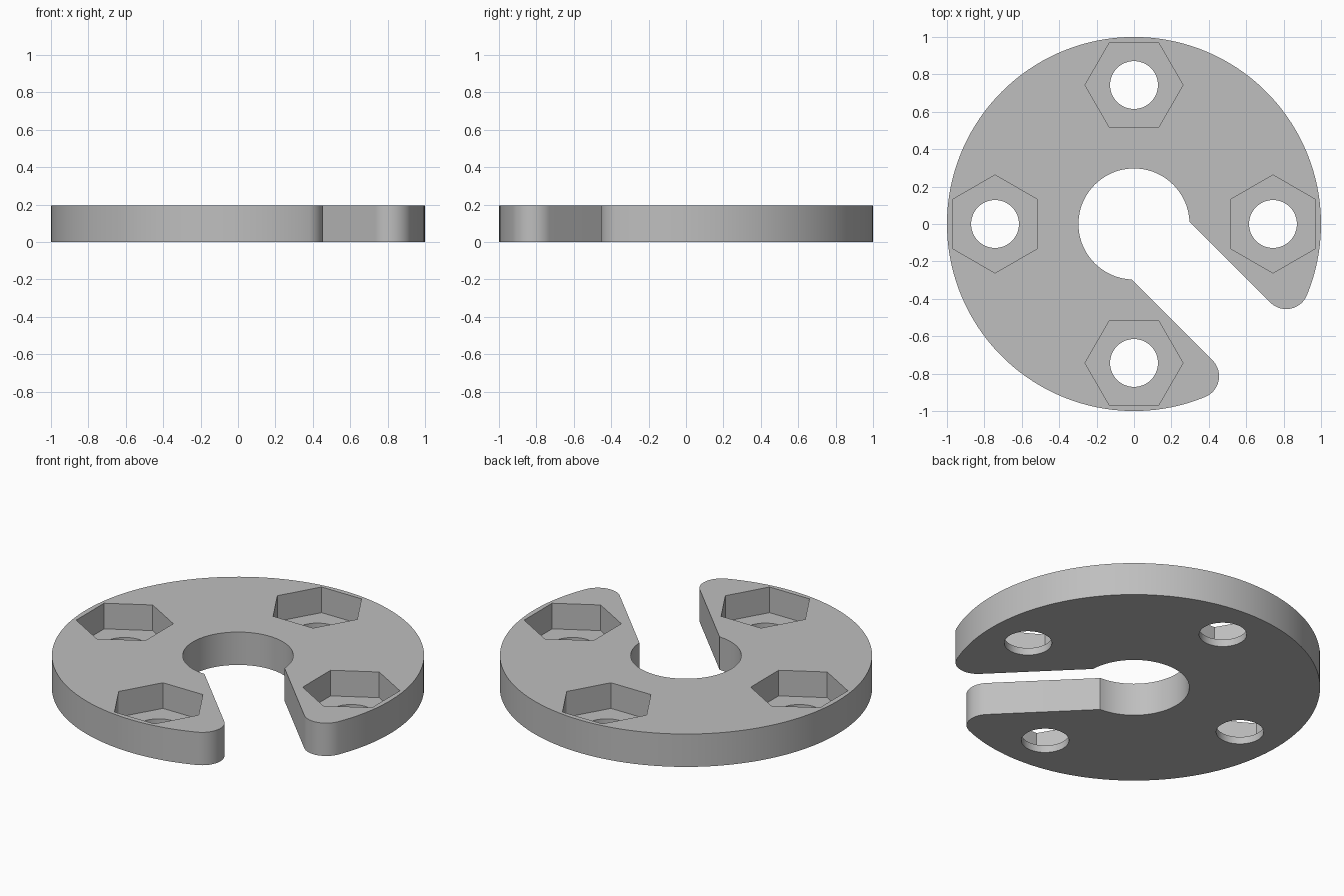
import bpy
import bmesh
from math import pi, sqrt, atan2, cos, sin
from mathutils import Vector, Matrix

if "Cube" in bpy.data.objects:
    bpy.data.objects.remove(bpy.data.objects["Cube"])

THICK = 0.195        # plate thickness
FLOOR = 0.043        # material left under each nut pocket
BORE = 0.297         # central bore radius
HALF_SLOT = 0.2185   # half width of the slot
TIP = 0.12           # rounding radius of the slot mouth
BOLT_RING = 0.743    # distance of the bolt holes from the centre
BOLT_HOLE = 0.128
NUT = 0.262          # nut pocket corner radius


def arc(centre, radius, start, end, steps):
    """Points along an arc, both ends included."""
    angles = [start + (end - start) * i / steps for i in range(steps + 1)]
    return [Vector((centre[0] + radius * cos(a), centre[1] + radius * sin(a))) for a in angles]


def prism(name, outline, bottom, top):
    """Closed solid with the given outline, extruded upwards."""
    bm = bmesh.new()
    face = bm.faces.new([bm.verts.new((p.x, p.y, bottom)) for p in outline])
    extruded = bmesh.ops.extrude_face_region(bm, geom=[face])["geom"]
    verts = [v for v in extruded if isinstance(v, bmesh.types.BMVert)]
    bmesh.ops.translate(bm, verts=verts, vec=(0, 0, top - bottom))
    bmesh.ops.recalc_face_normals(bm, faces=bm.faces)
    mesh = bpy.data.meshes.new(name)
    bm.to_mesh(mesh)
    bm.free()
    obj = bpy.data.objects.new(name, mesh)
    bpy.context.collection.objects.link(obj)
    return obj


def cut(target, cutter):
    """Subtract the cutter from the target and discard it."""
    cutter.hide_render = True
    mod = target.modifiers.new("cut", "BOOLEAN")
    mod.operation = "DIFFERENCE"
    mod.solver = "EXACT"
    mod.object = cutter
    bpy.ops.object.select_all(action="DESELECT")
    bpy.context.view_layer.objects.active = target
    target.select_set(True)
    bpy.ops.object.modifier_apply(modifier=mod.name)
    bpy.data.objects.remove(cutter)


# C-shaped outline, drawn with the slot along +x and then turned to the front left
tip_y = HALF_SLOT + TIP
tip_x = sqrt((1 - TIP) ** 2 - tip_y ** 2)
tip_angle = atan2(tip_y, tip_x)
bore_angle = atan2(HALF_SLOT, sqrt(BORE ** 2 - HALF_SLOT ** 2))

outline = arc((0, 0), 1, tip_angle, 2 * pi - tip_angle, 120)
outline += arc((tip_x, -tip_y), TIP, -tip_angle, pi / 2, 16)[1:]
outline += arc((0, 0), BORE, 2 * pi - bore_angle, bore_angle, 64)
outline += arc((tip_x, tip_y), TIP, -pi / 2, tip_angle, 16)[:-1]
turn = Matrix.Rotation(-pi / 4, 2)
plate = prism("slotted_plate", [turn @ p for p in outline], 0, THICK)

# Four bolt holes with hexagonal nut pockets, flats facing the centre
for i in range(4):
    a = i * pi / 2
    centre = (BOLT_RING * cos(a), BOLT_RING * sin(a))
    hexagon = arc(centre, NUT, a + pi / 6, a + pi / 6 + 2 * pi, 6)[:-1]
    cut(plate, prism("nut_pocket_cutter", hexagon, FLOOR, THICK + 0.1))
    circle = arc(centre, BOLT_HOLE, 0, 2 * pi, 48)[:-1]
    cut(plate, prism("bolt_hole_cutter", circle, -0.1, THICK + 0.1))

# Single grey material
grey = bpy.data.materials.new("plain grey")
grey.use_nodes = True
colour = (0.52, 0.52, 0.52, 1)
grey.diffuse_color = colour
grey.node_tree.nodes["Principled BSDF"].inputs["Base Color"].default_value = colour
plate.data.materials.clear()
plate.data.materials.append(grey)
for poly in plate.data.polygons:
    poly.material_index = 0

# Smooth round walls, sharp corners
bpy.context.view_layer.objects.active = plate
plate.select_set(True)
bpy.ops.object.shade_smooth_by_angle(angle=pi / 6)
